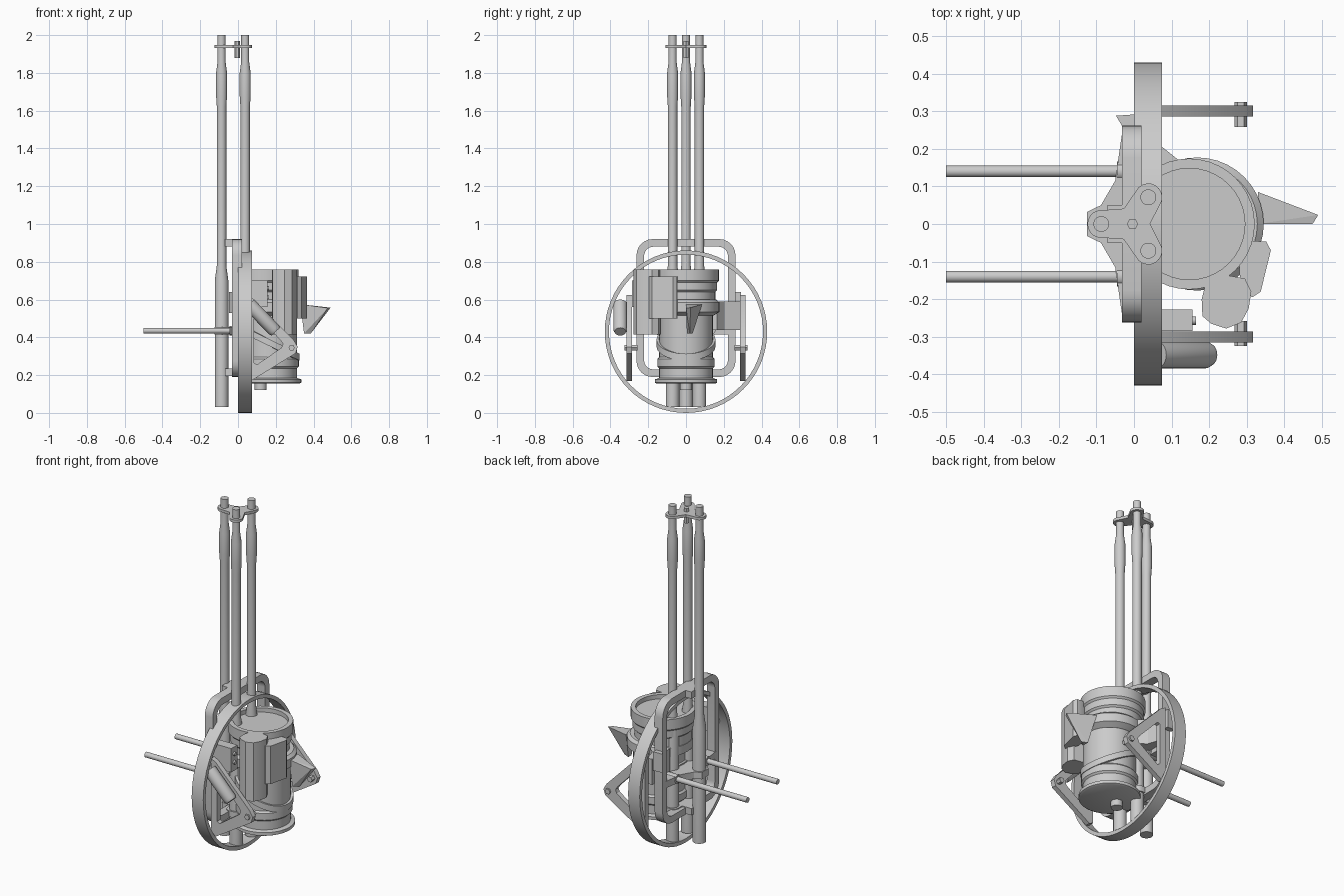
import bpy, bmesh, math
from mathutils import Vector, Matrix

if "Cube" in bpy.data.objects:
    bpy.data.objects.remove(bpy.data.objects["Cube"])


def finish(name, bm, smooth=True):
    bmesh.ops.recalc_face_normals(bm, faces=bm.faces)
    me = bpy.data.meshes.new(name)
    bm.to_mesh(me)
    bm.free()
    ob = bpy.data.objects.new(name, me)
    bpy.context.collection.objects.link(ob)
    if smooth:
        bpy.ops.object.select_all(action='DESELECT')
        ob.select_set(True)
        bpy.context.view_layer.objects.active = ob
        bpy.ops.object.shade_smooth_by_angle(angle=math.radians(32))
    return ob


def lathe(name, profile, origin, axis=(0, 0, 1), n=40):
    """Solid of revolution from (radius, height) pairs, capped at both ends."""
    rot = Vector((0, 0, 1)).rotation_difference(Vector(axis)).to_matrix()
    bm = bmesh.new()
    rings = [[bm.verts.new(Vector(origin) + rot @ Vector((r * math.cos(a), r * math.sin(a), h)))
              for a in [2 * math.pi * i / n for i in range(n)]] for r, h in profile]
    for a, b in zip(rings, rings[1:]):
        for i in range(n):
            j = (i + 1) % n
            bm.faces.new((a[i], a[j], b[j], b[i]))
    bm.faces.new(rings[0][::-1])
    bm.faces.new(rings[-1])
    return finish(name, bm)


def rod(name, p0, p1, r, n=20):
    d = Vector(p1) - Vector(p0)
    return lathe(name, [(r, 0), (r, d.length)], p0, d, n)


def prism(name, axis, outer, lo, hi, inner=None):
    """Extrude a 2D outline along an axis, optionally with a hole of equal point count."""
    def place(p, t):
        return {'x': (t, p[0], p[1]), 'y': (p[0], t, p[1]), 'z': (p[0], p[1], t)}[axis]
    bm = bmesh.new()
    n = len(outer)
    loops = [[bm.verts.new(place(p, t)) for p in outer] for t in (lo, hi)]
    if inner:
        loops = loops + [[bm.verts.new(place(p, t)) for p in inner] for t in (hi, lo)]
        loops.append(loops[0])
    else:
        bm.faces.new(loops[0])
        bm.faces.new(loops[1])
    for a, b in zip(loops, loops[1:]):
        for i in range(n):
            j = (i + 1) % n
            bm.faces.new((a[i], a[j], b[j], b[i]))
    return finish(name, bm)


def box(name, x0, x1, y0, y1, z0, z1):
    return prism(name, 'z', [(x0, y0), (x1, y0), (x1, y1), (x0, y1)], z0, z1)


def circle(cx, cy, r, n=64):
    return [(cx + r * math.cos(2 * math.pi * i / n), cy + r * math.sin(2 * math.pi * i / n)) for i in range(n)]


def rounded(x0, x1, y0, y1, r, k=6):
    pts = []
    for c, (x, y) in enumerate([(x1 - r, y1 - r), (x0 + r, y1 - r), (x0 + r, y0 + r), (x1 - r, y0 + r)]):
        for i in range(k + 1):
            a = math.pi / 2 * (c + i / k)
            pts.append((x + r * math.cos(a), y + r * math.sin(a)))
    return pts


# large thin hoop
prism("hoop", 'x', circle(0, 0.43, 0.43), 0, 0.075, circle(0, 0.43, 0.408))

# three long stepped poles
poles = [(-0.087, 0), (0.038, 0.071), (0.038, -0.071)]
for i, (x, y) in enumerate(poles):
    lathe(f"pole_{i}", [(0.036, 0.03), (0.036, 0.70), (0.025, 0.78), (0.025, 1.62), (0.029, 1.68),
                        (0.029, 1.80), (0.021, 1.86), (0.021, 2.0)], (x, y, 0), n=24)

# three-lobed plate joining the poles, with concave sides
hub = Vector((-0.004, 0))
plate = []
for k, (x, y) in enumerate([poles[1], poles[0], poles[2]]):
    base = math.atan2(y - hub.y, x - hub.x)
    for i in range(9):
        a = base + math.radians(-75 + 150 * i / 8)
        plate.append((x + 0.037 * math.cos(a), y + 0.037 * math.sin(a)))
    mid = base + math.radians(60)
    plate.append((hub.x + 0.047 * math.cos(mid), hub.y + 0.047 * math.sin(mid)))
prism("top_plate", 'z', plate, 1.932, 1.948)
rod("top_plate_bolt", (-0.004, 0, 1.88), (-0.004, 0, 1.968), 0.015, 6)

# rounded rear frame behind the hoop
frame_out = rounded(-0.262, 0.262, 0.19, 0.92, 0.085)
frame_in = rounded(-0.222, 0.222, 0.23, 0.88, 0.05)
prism("rear_frame", 'x', frame_out, -0.032, 0.02, frame_in)
for nm, z0, z1 in [("upper", 0.88, 0.92), ("lower", 0.195, 0.235)]:
    box(f"{nm}_pole_block", -0.07, 0.03, -0.05, 0.05, z0, z1)

# flared clamp carrying the rear pole and the handle rods
half = [(-0.125, 0.032), (-0.088, 0.05), (-0.05, 0.115), (-0.032, 0.24), (0.018, 0.24)]
prism("handle_clamp", 'z', half + [(x, -y) for x, y in half[::-1]], 0.415, 0.455, None)
prism("front_pole_clamp", 'z', rounded(-0.01, 0.075, -0.115, 0.115, 0.035), 0.20, 0.235)

# left/right handles, swing arms and pivots
arm_out = [(0.045, 0.625), (0.075, 0.61), (0.295, 0.385), (0.316, 0.35), (0.305, 0.315), (0.07, 0.17), (0.045, 0.18)]
arm_in = [(0.085, 0.51), (0.10, 0.515), (0.225, 0.385), (0.238, 0.365), (0.23, 0.345), (0.10, 0.255), (0.085, 0.265)]
for s, nm in [(1, "left"), (-1, "right")]:
    rod(f"{nm}_handle", (-0.5, s * 0.14, 0.435), (0.032, s * 0.14, 0.435), 0.0155)
    rod(f"{nm}_handle_sleeve", (-0.045, s * 0.14, 0.435), (0.02, s * 0.14, 0.435), 0.026)
    y0, y1 = sorted((s * 0.286, s * 0.315))
    prism(f"{nm}_arm", 'y', arm_out, y0, y1, arm_in)
    rod(f"{nm}_arm_pivot", (0.284, s * 0.258, 0.345), (0.284, s * 0.325, 0.345), 0.0165, 6)

# main tank: stepped, with recessed lid
lathe("tank_body", [(0.155, 0.155), (0.165, 0.16), (0.165, 0.178), (0.142, 0.184), (0.142, 0.235), (0.152, 0.245),
                    (0.152, 0.285), (0.142, 0.295), (0.142, 0.60)], (0.17, 0, 0))
lathe("tank_collar", [(0.145, 0.515), (0.177, 0.535), (0.177, 0.585), (0.16, 0.60)], (0.168, 0, 0))
lathe("tank_head", [(0.155, 0.58), (0.155, 0.64), (0.165, 0.65), (0.165, 0.69), (0.174, 0.70), (0.174, 0.76),
                    (0.148, 0.76), (0.148, 0.735)], (0.147, 0, 0))
rod("tank_drain", (0.12, 0, 0.12), (0.12, 0, 0.16), 0.032)

# slanted strap around the tank
bm = bmesh.new()
n = 40
cs = [(0.138, -0.018), (0.156, -0.018), (0.156, 0.018), (0.138, 0.018)]
grid = []
for i in range(n):
    a = 2 * math.pi * i / n
    grid.append([bm.verts.new((0.17 + r * math.cos(a), r * math.sin(a), 0.37 - 0.075 * math.cos(a) + h))
                 for r, h in cs])
for i in range(n):
    a, b = grid[i], grid[(i + 1) % n]
    for k in range(4):
        bm.faces.new((a[k], b[k], b[(k + 1) % 4], a[(k + 1) % 4]))
finish("tank_strap", bm)

# side pods
prism("large_pod", 'z', [(0.19, -0.16), (0.18, -0.20), (0.182, -0.245), (0.205, -0.265), (0.245, -0.278),
                         (0.285, -0.262), (0.305, -0.225), (0.312, -0.18), (0.295, -0.145), (0.24, -0.135)],
      0.415, 0.76)
prism("small_pod", 'z', [(0.28, -0.13), (0.292, -0.18), (0.315, -0.195), (0.337, -0.18), (0.364, -0.07),
                         (0.352, -0.047), (0.315, -0.045), (0.28, -0.06)], 0.50, 0.723)

# control box with knobs, fixed inside the hoop
box("control_box", 0.02, 0.155, -0.285, -0.228, 0.56, 0.70)
for z in (0.61, 0.66):
    rod("control_knob", (0.15, -0.257, z), (0.165, -0.257, z), 0.011, 12)

# tilted motor outside the right arm
p0, p1 = Vector((0.06, -0.348, 0.575)), Vector((0.2, -0.348, 0.43))
L = (p1 - p0).length
lathe("arm_motor", [(0.036, 0), (0.036, L - 0.015), (0.03, L)], p0, p1 - p0, 24)

# bracket from hoop to tank
prism("tank_bracket", 'z', [(0.02, 0.285), (0.05, 0.285), (0.075, 0.205), (0.125, 0.165), (0.125, 0.10),
                            (0.02, 0.12)], 0.44, 0.59)
prism("frame_tab", 'z', [(-0.048, 0.288), (0.01, 0.292), (0.01, 0.25), (-0.025, 0.25)], 0.53, 0.64)

# wedge-shaped spout fin
bm = bmesh.new()
for co in [(0.33, 0.085, 0.575), (0.33, 0.0, 0.575), (0.35, 0.005, 0.42), (0.35, 0.035, 0.42),
           (0.385, 0.02, 0.42), (0.49, 0.024, 0.557), (0.475, 0.0, 0.555)]:
    bm.verts.new(co)
bmesh.ops.convex_hull(bm, input=bm.verts)
finish("spout_fin", bm, False)
